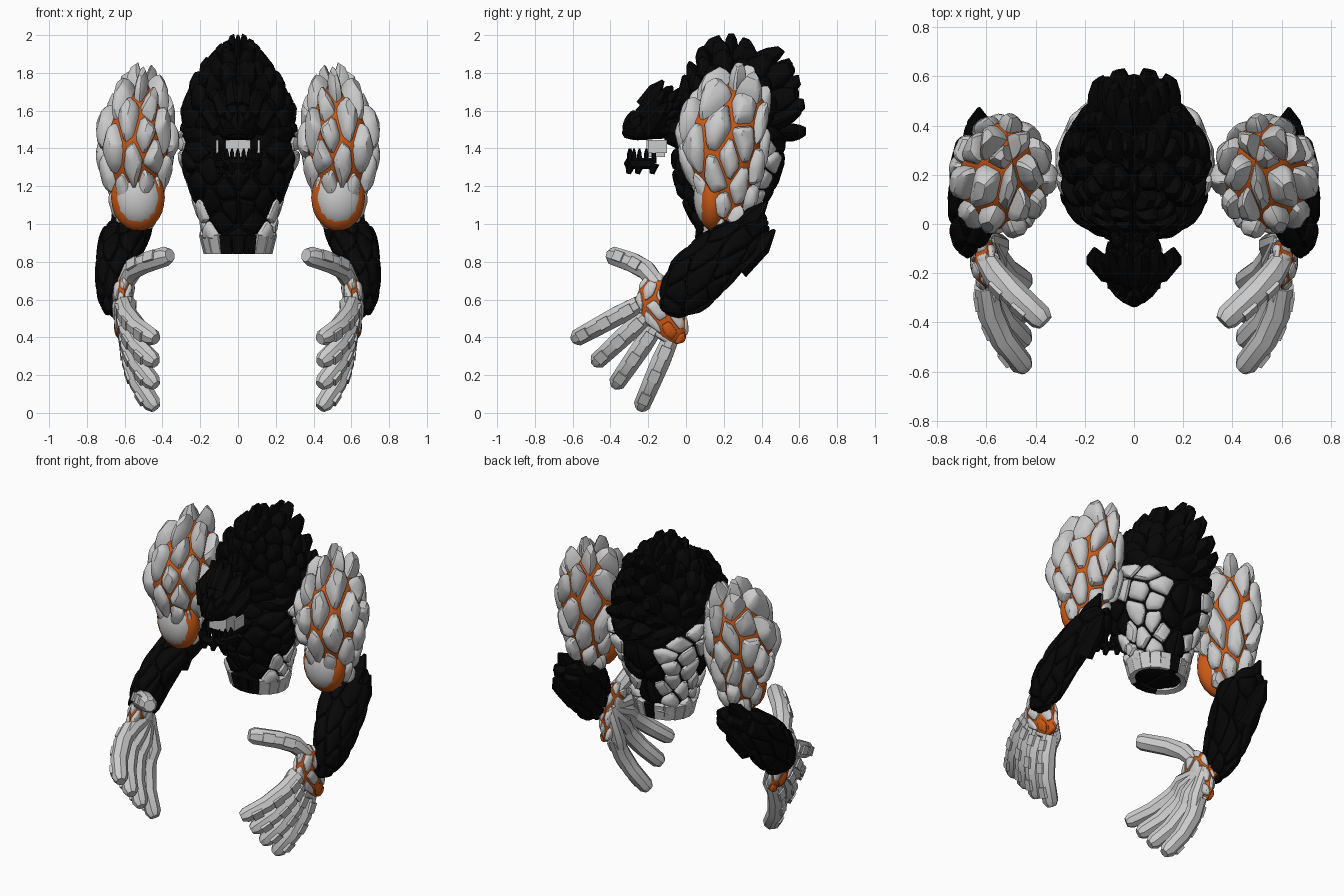
import bpy, bmesh, math, random
from mathutils import Vector, Matrix

random.seed(7)
old = bpy.data.objects.get("Cube")
if old:
    bpy.data.objects.remove(old, do_unlink=True)


def material(name, rgb):
    m = bpy.data.materials.new(name)
    m.use_nodes = True
    m.diffuse_color = (*rgb, 1)
    m.node_tree.nodes["Principled BSDF"].inputs["Base Color"].default_value = (*rgb, 1)
    return m


BLACK, GREY, ORANGE = range(3)
MATS = [material("charcoal_black", (0.002, 0.002, 0.002)), material("stone_grey", (0.6, 0.6, 0.6)),
        material("ember_orange", (0.6, 0.1, 0.008))]


def finish(name, bm, mirror=False):
    """Turn a bmesh into an object, optionally mirrored across x."""
    bmesh.ops.remove_doubles(bm, verts=bm.verts, dist=0.0005)
    bmesh.ops.recalc_face_normals(bm, faces=bm.faces)
    mesh = bpy.data.meshes.new(name)
    bm.to_mesh(mesh)
    bm.free()
    for m in MATS:
        mesh.materials.append(m)
    ob = bpy.data.objects.new(name, mesh)
    bpy.context.collection.objects.link(ob)
    bpy.ops.object.select_all(action='DESELECT')
    ob.select_set(True)
    bpy.context.view_layer.objects.active = ob
    bpy.ops.object.shade_smooth_by_angle(angle=math.radians(32))
    if mirror:
        ob.modifiers.new("Mirror", 'MIRROR').use_mirror_merge = False


def slice_at(stations, z):
    for a, b in zip(stations, stations[1:]):
        if z <= b[0]:
            break
    t = min(1, max(0, (z - a[0]) / (b[0] - a[0])))
    return [p + (q - p) * t for p, q in zip(a, b)]


def sphere_points(count, symmetric):
    pts = []
    for i in range(count):
        z = 1 - (2 * i + 1) / count
        a = i * math.pi * (3 - math.sqrt(5)) + random.uniform(-.2, .2)
        r = math.sqrt(1 - z * z)
        pts.append(Vector((r * math.cos(a), r * math.sin(a), z)))
    if symmetric:
        step = 1.3 / math.sqrt(count)
        half = [p for p in pts if p.x > step * .6]
        mid = [Vector((0, p.y, p.z)).normalized() for p in pts if 0 <= p.x <= step * .6]
        pts = half + mid + [Vector((-p.x, p.y, p.z)) for p in half]
    return pts


def plated_shell(name, stations, count, height, gap, core, colour, lean=lambda c, n: Vector(),
                 symmetric=False, mirror=False, square=2):
    """Rock plates over a core; stations are (z, cx, cy, rx, ry), bottom to top."""
    low, high = stations[0][0], stations[-1][0]

    def warp(d):
        z = low + (high - low) * (d.z + 1) / 2
        _, cx, cy, rx, ry = slice_at(stations, z)
        f = Vector((d.x, d.y)).normalized()
        f /= max(.1, abs(f.x) ** square + abs(f.y) ** square) ** (1 / square)
        return Vector((cx + rx * f.x, cy + ry * f.y, z))

    hull = bmesh.new()
    for p in sphere_points(count, symmetric):
        hull.verts.new(p)
    bmesh.ops.convex_hull(hull, input=hull.verts)
    hull.normal_update()
    bm = bmesh.new()
    for v in hull.verts:
        d = v.co.normalized()
        side = d.orthogonal().normalized()
        up = d.cross(side)
        dirs = []
        for f in v.link_faces:
            n = f.normal.copy()
            dirs.append(n if n.dot(f.calc_center_median()) > 0 else -n)
        dirs.sort(key=lambda n: math.atan2(n.dot(up), n.dot(side)))
        if len(dirs) < 3:
            continue
        centre = warp(d)
        corners = [warp(n) for n in dirs]
        normal = Vector()
        for p, q in zip(corners, corners[1:] + corners[:1]):
            normal += (p - centre).cross(q - centre)
        normal.normalize()
        # core cell, visible in the cracks
        mid = bm.verts.new(centre)
        cell = [bm.verts.new(p) for p in corners]
        for p, q in zip(cell, cell[1:] + cell[:1]):
            bm.faces.new((mid, p, q)).material_index = core
        # rounded plate outline, stacked into a dome that may lean into a spike
        outline = []
        for p, q in zip(corners, corners[1:] + corners[:1]):
            outline += [p.lerp(q, .15), p.lerp(q, .85)]
        tip = lean(centre, normal)
        h = height * random.uniform(.8, 1.2)
        rings = []
        for s, k in ((gap, -.1), (gap * .97, .5), (gap * .8, .9), (gap * .45, 1.1)):
            shift = normal * h * k + tip * max(0, k) * (1 - s * .6)
            rings.append([bm.verts.new(centre.lerp(p, s) + shift) for p in outline])
        mi = colour(centre, normal)
        n = len(outline)
        for a, b in zip(rings, rings[1:]):
            for i in range(n):
                j = (i + 1) % n
                bm.faces.new((a[i], a[j], b[j], b[i])).material_index = mi
        bm.faces.new(rings[-1]).material_index = mi
    hull.free()
    finish(name, bm, mirror)


def tube(bm, path, radii, mi, sides=8, flat=1.0):
    """Sweep a rounded section along a path, closing both ends."""
    pts = [Vector(p) for p in path]
    rings = []
    for i, p in enumerate(pts):
        t = (pts[min(i + 1, len(pts) - 1)] - pts[max(i - 1, 0)]).normalized()
        u = Vector((1, 0, 0)) if abs(t.x) < .9 else Vector((0, 0, 1))
        u = (u - t * u.dot(t)).normalized()
        w = t.cross(u)
        rings.append([bm.verts.new(p + radii[i] * (u * flat * math.cos(a) + w * math.sin(a)))
                      for a in (math.tau * (k + .5) / sides for k in range(sides))])
    for a, b in zip(rings, rings[1:]):
        for k in range(sides):
            j = (k + 1) % sides
            bm.faces.new((a[k], a[j], b[j], b[k])).material_index = mi
    for r in (rings[0], rings[-1]):
        bm.faces.new(r).material_index = mi


def slab(bm, centre, along, out, size, mi):
    """Small plate facing out and aligned with a direction."""
    x = along.normalized()
    z = (out - x * out.dot(x)).normalized()
    frame = Matrix((x, z.cross(x), z)).transposed().to_4x4()
    made = bmesh.ops.create_cube(bm, size=1, matrix=Matrix.Translation(centre) @ frame
                                 @ Matrix.Diagonal((*size, 1)))
    for f in {f for v in made["verts"] for f in v.link_faces}:
        f.material_index = mi


def all_black(c, n):
    return BLACK


def all_grey(c, n):
    return GREY


# Lower torso: grey flanks, black breast and a spine that widens upward
def flank_colour(c, n):
    if n.z < -.8 or c.z > 1.48:
        return BLACK
    if c.y < .2:
        return GREY if c.z < 1.06 and abs(c.x) > .09 else BLACK
    return GREY if abs(c.x) > .06 + .13 * min(1, max(0, (c.z - 1.08) * 5)) else BLACK


plated_shell("lower_torso", [(.87, 0, .22, .08, .08), (.88, 0, .22, .165, .14), (.97, 0, .22, .175, .145),
                             (1.08, 0, .21, .195, .18), (1.2, 0, .21, .245, .25), (1.35, 0, .23, .3, .28),
                             (1.5, 0, .24, .295, .27), (1.53, 0, .25, .1, .1)],
             84, .026, .93, BLACK, flank_colour, symmetric=True, square=2.4)

# Waist rim: a ring of curved blocks around the open underside
bm = bmesh.new()
for i in range(18):
    a = math.tau * (i + .5) / 18
    c = Vector((.175 * math.cos(a), .22 + .145 * math.sin(a), .895))
    dark = abs(c.x) < (.09 if c.y < .2 else .04)
    slab(bm, c, Vector((-math.sin(a), math.cos(a), 0)), Vector((math.cos(a), math.sin(a), -.25)),
         (.06, .1, .035), BLACK if dark else GREY)
finish("waist_rim", bm)


# Upper torso: black hump with swept spikes and a raised spine ridge
def hump_lean(c, n):
    back = .09 if n.y > .3 and abs(c.x) < .13 else 0
    return Vector((0, back, .055 if c.z > 1.5 else 0))


plated_shell("upper_torso", [(1.38, 0, .25, .1, .1), (1.42, 0, .25, .27, .28), (1.55, 0, .25, .285, .28),
                             (1.65, 0, .25, .24, .26), (1.77, 0, .25, .18, .23), (1.88, 0, .24, .09, .16),
                             (1.93, 0, .24, 0, .02)],
             84, .032, .94, BLACK, all_black, hump_lean, symmetric=True, square=1.9)

# Upper arms: grey rocks over a glowing core, pointed on the shoulder
plated_shell("upper_arms", [(.98, .54, .21, 0, 0), (1.02, .54, .21, .08, .08), (1.12, .545, .22, .105, .115),
                            (1.25, .545, .205, .14, .17), (1.42, .535, .19, .19, .22),
                            (1.57, .53, .215, .15, .205), (1.68, .515, .25, .1, .17), (1.77, .5, .28, 0, .02)],
             40, .04, .905, ORANGE, all_grey,
             lambda c, n: Vector((0, 0, .075 * min(1, max(0, (c.z - 1.35) * 3)))), mirror=True)

# Large biceps plate with a glowing rim on the front of each arm
bm = bmesh.new()
for mi, radii in ((GREY, (.13, .1, .16)), (ORANGE, (.143, .085, .178))):
    made = bmesh.ops.create_icosphere(bm, subdivisions=3, radius=1, matrix=Matrix.Translation((.53, .14, 1.14))
                                      @ Matrix.Diagonal((*radii, 1)))
    for f in {f for v in made["verts"] for f in v.link_faces}:
        f.material_index = mi
finish("biceps_plates", bm, True)

# Forearms: black scales swept back to the elbow
plated_shell("forearms", [(.51, .675, -.02, 0, .03), (.54, .67, -.02, .04, .11), (.65, .67, .03, .07, .165),
                          (.78, .655, .11, .09, .19), (.9, .605, .22, .125, .18),
                          (1, .575, .31, .115, .12), (1.05, .58, .36, 0, .02)],
             34, .017, .97, BLACK, all_black,
             lambda c, n: Vector((0, .015, .015)) if n.y > 0 else Vector(), mirror=True)
bm = bmesh.new()
for x, y, z in ((.62, .43, 1.12), (.63, .47, .97)):
    tube(bm, [(x, y - .2, z - .2), (x, y - .07, z - .08), (x, y, z)], [.07, .055, .008], BLACK, 6)
finish("elbow_spikes", bm, True)


# Hands: plated palm, wrist, four curled fingers and a thumb
def palm_colour(c, n):
    return ORANGE if n.x > .3 and c.y > -.13 and c.z < .48 else GREY


plated_shell("palms", [(.36, .6, -.05, 0, .02), (.4, .605, -.07, .035, .075), (.5, .61, -.12, .04, .12),
                       (.6, .61, -.15, .045, .12), (.7, .6, -.15, .045, .08), (.74, .59, -.15, 0, .02)],
             26, .012, .82, ORANGE, palm_colour, mirror=True)
bm = bmesh.new()
tube(bm, [(.67, .02, .62), (.64, -.05, .58), (.6, -.12, .55)], [.06, .075, .07], ORANGE, 8, .6)
finish("wrists", bm, True)

bm = bmesh.new()
fingers = (((-.25, .575), (-.59, .39)), ((-.215, .51), (-.48, .265)),
           ((-.165, .45), (-.375, .145)), ((-.085, .385), (-.24, .025)))
for i, (base, tip) in enumerate(fingers):
    a, b = Vector((0, *base)), Vector((0, *tip))
    path = [a.lerp(b, t) + Vector((x - .01 * i * (1 - t), 0, 0))
            for t, x in ((0, .605), (.32, .585), (.64, .535), (.94, .455), (1, .435))]
    # inner palm ridge running from the wrist into the finger
    tube(bm, [Vector((.6, -.06, .58)), path[0] + Vector((-.025, 0, 0)), path[1]],
         [.035, .046, .04], GREY)
    tube(bm, path, [.048, .055, .052, .048, .03], GREY)
    for p, q in zip(path[:3], path[1:4]):
        along = (q - p).normalized()
        out = (Vector((1, 0, 0)) - along * along.x).normalized()
        slab(bm, p.lerp(q, .55) + out * .045, along, out, (.065, .055, .02), GREY)
thumb = [Vector(p) for p in ((.6, -.15, .68), (.56, -.21, .755), (.49, -.28, .795), (.38, -.38, .83), (.36, -.4, .835))]
tube(bm, thumb, [.045, .054, .055, .052, .036], GREY)
for p, q in zip(thumb[1:3], thumb[2:4]):
    out = Vector((.7, -.5, .3)).normalized()
    slab(bm, p.lerp(q, .5) + out * .049, q - p, out, (.07, .055, .02), GREY)
finish("fingers", bm, True)

# Head: scaled skull with swept crest spikes
plated_shell("skull", [(1.445, 0, -.2, .06, .08), (1.46, 0, -.2, .095, .145), (1.54, 0, -.17, .105, .155),
                       (1.64, 0, -.11, .095, .09), (1.7, 0, -.1, .03, .03)],
             60, .015, .95, BLACK, all_black, lambda c, n: Vector((0, .02, .025)), symmetric=True, square=1.8)
bm = bmesh.new()
for x, y, z in ((.16, -.1, 1.64), (.1, -.11, 1.71), (.03, -.12, 1.76)):
    for s in (-1, 1):
        tube(bm, [(s * x * .6, y - .1, z - .14), (s * x, y - .04, z - .05), (s * x, y, z)],
             [.05, .04, .008], BLACK, 6)
finish("crest_spikes", bm)

# Mouth lining, jaw, neck and teeth
bm = bmesh.new()
slab(bm, Vector((0, -.16, 1.4)), Vector((1, 0, 0)), Vector((0, 0, 1)), (.13, .1, .09), GREY)
for s in (-1, 1):
    slab(bm, Vector((s * .11, -.15, 1.41)), Vector((0, 1, 0)), Vector((s, 0, 0)), (.1, .07, .012), GREY)
finish("mouth_lining", bm)
bm = bmesh.new()
arc = [Vector((.1 * math.cos(a), -.17 - .13 * math.sin(a), 1.32))
       for a in (math.pi * i / 10 for i in range(11))]
tube(bm, arc, [.03] * len(arc), BLACK, 6)
for p in arc:
    tube(bm, [p, p + Vector((0, 0, .055)), p + Vector((0, 0, .08))], [.015, .012, .004], BLACK, 5)
for p in arc[::2]:
    tube(bm, [p, p - Vector((0, .01, .055))], [.03, .012], BLACK, 6)
finish("jaw_and_teeth", bm)
bm = bmesh.new()
tube(bm, [(0, .1, 1.48), (0, -.1, 1.52)], [.14, .09], BLACK, 10)
finish("neck", bm)
